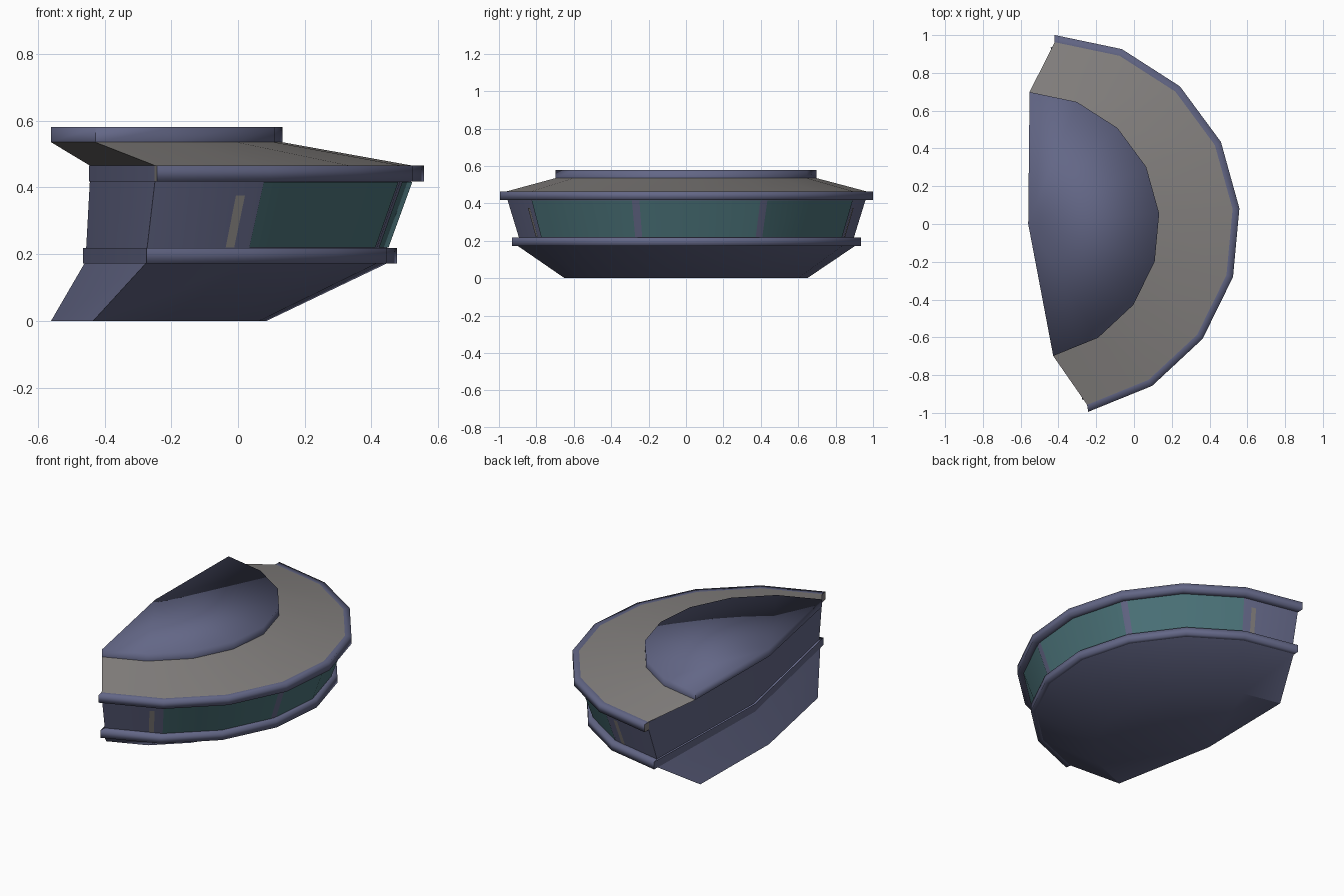
import bpy, bmesh, math
from mathutils import Vector

if "Cube" in bpy.data.objects:
    bpy.data.objects.remove(bpy.data.objects["Cube"])

# Colours
def mat(name, c):
    m = bpy.data.materials.new(name)
    m.diffuse_color = (*c, 1)
    m.use_nodes = True
    m.node_tree.nodes["Principled BSDF"].inputs["Base Color"].default_value = m.diffuse_color
    return m

BLUE = mat("slate_blue", (0.125, 0.135, 0.24))
GREY = mat("warm_grey", (0.235, 0.222, 0.215))
TEAL = mat("teal_glass", (0.07, 0.17, 0.19))

SEG = 8                       # flat sides along the bow
A0, STEP = 88.6, 20.87        # start angle and step (degrees)
CY = -0.007


def corner(i, r, cx, z):
    a = math.radians(A0 - STEP * i)
    return Vector((cx + r * math.cos(a), CY + r * math.sin(a), z))


def on_side(t, r, cx, z):
    """Point at fractional position t along the faceted bow."""
    i = min(int(t), SEG - 1)
    return corner(i, r, cx, z).lerp(corner(i + 1, r, cx, z), t - i)


def finish(name, bm, mats, angle=30):
    me = bpy.data.meshes.new(name)
    bmesh.ops.remove_doubles(bm, verts=bm.verts, dist=1e-5)
    bm.to_mesh(me)
    bm.free()
    for m in mats:
        me.materials.append(m)
    ob = bpy.data.objects.new(name, me)
    bpy.context.collection.objects.link(ob)
    bpy.context.view_layer.objects.active = ob
    ob.select_set(True)
    bpy.ops.object.shade_smooth_by_angle(angle=math.radians(angle))
    ob.select_set(False)
    return ob


def tier(name, rows, mats, cap_low=False, cap_high=False, wall_split=None, angle=30):
    """Half-round tier: rows of (radius, centre x, z), with two rear walls."""
    bm = bmesh.new()
    arcs = [[bm.verts.new(corner(i, *r)) for i in range(SEG + 1)] for r in rows]
    mids = [bm.verts.new((max(r[1], -0.56), 0, r[2])) for r in rows]
    for k in range(len(rows) - 1):
        lo, hi = arcs[k], arcs[k + 1]
        for i in range(SEG):
            bm.faces.new((lo[i + 1], lo[i], hi[i], hi[i + 1]))
        if abs(rows[k][2] - rows[k + 1][2]) < 1e-4:
            continue              # a flat ledge needs no rear wall
        for e in (0, SEG):
            m0, m1, e0, e1 = mids[k], mids[k + 1], lo[e], hi[e]
            parts = [(m0, e0, e1, m1, 0)]
            if wall_split:        # outer end of the wall in the second colour
                s0 = bm.verts.new(m0.co.lerp(e0.co, wall_split))
                s1 = bm.verts.new(m1.co.lerp(e1.co, wall_split))
                parts = [(m0, s0, s1, m1, 0), (s0, e0, e1, s1, 1)]
            for a, b, c, d, mi in parts:
                f = bm.faces.new((a, b, c, d))
                f.material_index = mi
                f.normal_update()
                if f.normal.x > 0:
                    f.normal_flip()
    for i in range(SEG):
        if cap_low:
            bm.faces.new((mids[0], arcs[0][i], arcs[0][i + 1]))
        if cap_high:
            bm.faces.new((mids[-1], arcs[-1][i + 1], arcs[-1][i]))
    return finish(name, bm, mats, angle)


# Tiers from the bottom up
tier("bowl_base", [(0.655, -0.566, 0), (0.91, -0.46, 0.172)], [BLUE], cap_low=True)
tier("lower_rim", [(0.91, -0.46, 0.172), (0.944, -0.464, 0.172),
                   (0.944, -0.464, 0.218), (0.905, -0.455, 0.218)], [BLUE], angle=100)
WB, WT = (0.905, -0.455, 0.218), (0.967, -0.444, 0.418)
tier("window_band", [WB, WT], [BLUE])
tier("upper_rim", [WT, (1.008, -0.446, 0.418), (1.008, -0.446, 0.465),
                   (0.97, -0.444, 0.465)], [BLUE, GREY], wall_split=0.96, angle=100)
tier("roof", [(0.97, -0.444, 0.465), (0.706, -0.57, 0.535)], [GREY])
tier("roof_cap", [(0.706, -0.57, 0.535), (0.706, -0.57, 0.58)], [BLUE],
     cap_high=True, angle=100)


# Thin plates lying on the window band
def band_plate(name, t0, t1, z0, z1, material):
    bm = bmesh.new()
    stops = [t0] + [i for i in range(SEG + 1) if t0 < i < t1] + [t1]
    cols = []
    for t in stops:
        col = []
        for z in (z0, z1):
            f = (z - WB[2]) / (WT[2] - WB[2])
            r = WB[0] + f * (WT[0] - WB[0]) + 0.004
            cx = WB[1] + f * (WT[1] - WB[1])
            col.append(bm.verts.new(on_side(t, r, cx, z)))
        cols.append(col)
    for a, b in zip(cols, cols[1:]):
        bm.faces.new((b[0], a[0], a[1], b[1]))
    finish(name, bm, [material])


for n, (a, b) in enumerate(((1.0, 2.94), (3.06, 4.94), (5.06, 7.0))):
    band_plate(f"window_{n + 1}", a, b, 0.22, 0.416, TEAL)
for n, t in enumerate((0.81, 7.19)):
    band_plate(f"side_strip_{n + 1}", t - 0.042, t + 0.042, 0.22, 0.375, GREY)
